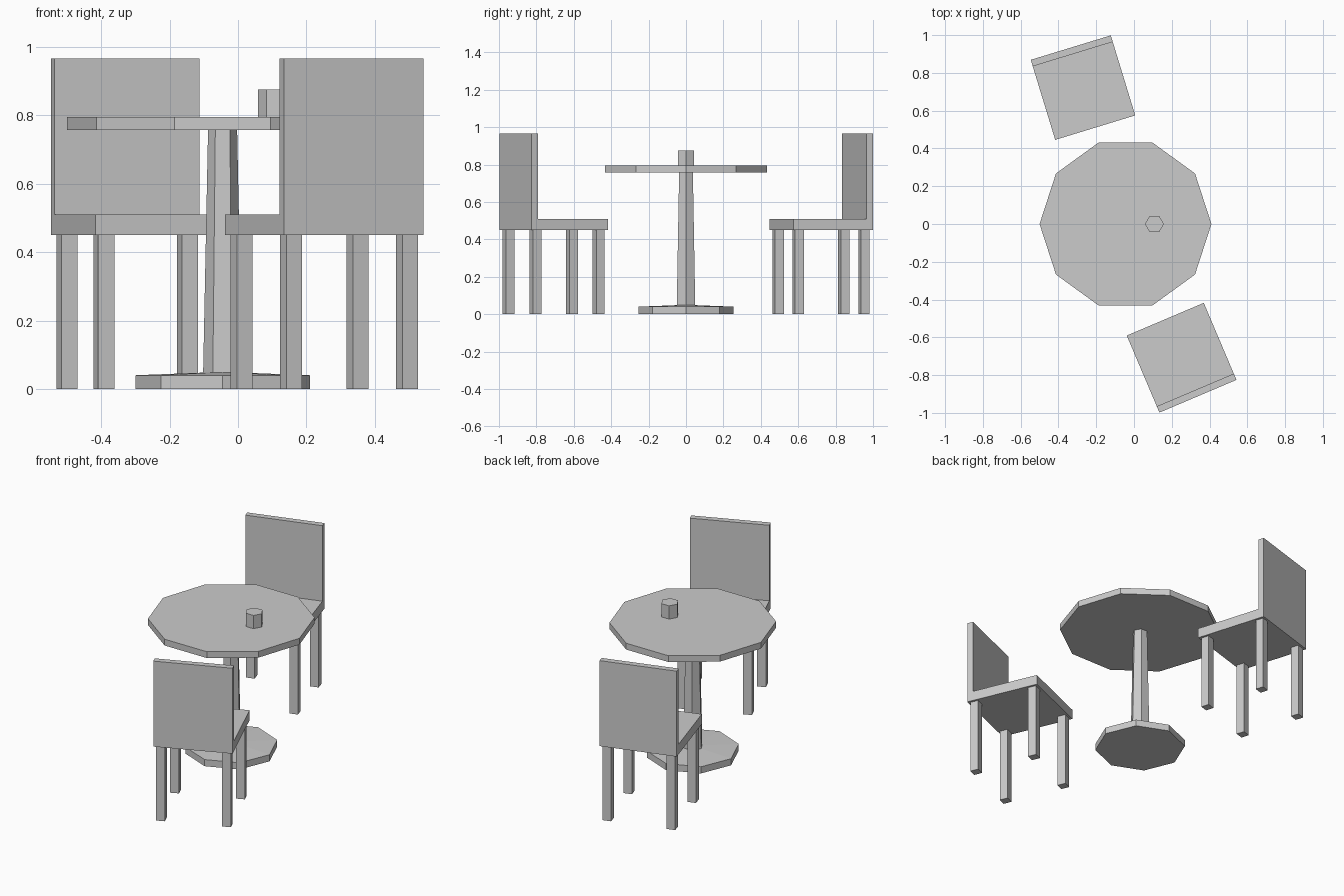
import bpy, bmesh
from math import radians, pi, cos, sin
from mathutils import Matrix

if "Cube" in bpy.data.objects:
    bpy.data.objects.remove(bpy.data.objects["Cube"])

TX = -0.045  # table axis


def make(name, bm):
    bmesh.ops.recalc_face_normals(bm, faces=bm.faces)
    mesh = bpy.data.meshes.new(name)
    bm.to_mesh(mesh)
    bm.free()
    ob = bpy.data.objects.new(name, mesh)
    bpy.context.collection.objects.link(ob)
    return ob


def prism(name, sides, x, r0, r1, z0, z1, peak=0.0):
    """Low-poly tapered cylinder with an optional raised centre point on top."""
    bm = bmesh.new()
    rings = []
    for r, z in ((r0, z0), (r1, z1)):
        rings.append([bm.verts.new((x + r * cos(2 * pi * i / sides),
                                    r * sin(2 * pi * i / sides), z))
                      for i in range(sides)])
    low, high = rings
    tip = bm.verts.new((x, 0, z1 + peak))
    bm.faces.new(low[::-1])
    for i in range(sides):
        j = (i + 1) % sides
        bm.faces.new((low[i], low[j], high[j], high[i]))
        bm.faces.new((high[i], high[j], tip))
    return make(name, bm)


def box(name, lo, hi, matrix):
    bm = bmesh.new()
    size = [b - a for a, b in zip(lo, hi)]
    mid = [(a + b) / 2 for a, b in zip(lo, hi)]
    bmesh.ops.create_cube(bm, size=1, matrix=Matrix.Translation(mid) @ Matrix.Diagonal((*size, 1)))
    ob = make(name, bm)
    ob.matrix_world = matrix
    return ob


def chair(prefix, x, y, angle):
    m = Matrix.Translation((x, y, 0)) @ Matrix.Rotation(radians(angle), 4, 'Z')
    h = 0.2215       # half seat size
    back = h - 0.036  # front plane of the backrest
    # L-shaped seat and backrest in one profile, extruded across the width
    bm = bmesh.new()
    profile = [(-h, 0.45), (h, 0.45), (h, 0.965), (back, 0.965), (back, 0.51), (-h, 0.51)]
    face = bm.faces.new([bm.verts.new((-h, py, pz)) for py, pz in profile])
    ext = bmesh.ops.extrude_face_region(bm, geom=[face], use_keep_orig=True)
    bmesh.ops.translate(bm, vec=(2 * h, 0, 0),
                        verts=[v for v in ext['geom'] if isinstance(v, bmesh.types.BMVert)])
    make(prefix + "_seat_and_back", bm).matrix_world = m
    # four square legs
    o, w = 0.184, 0.0245
    for sx, side in ((-1, "left"), (1, "right")):
        for sy, end in ((-1, "front"), (1, "rear")):
            box(f"{prefix}_{end}_{side}_leg",
                (sx * o - w, sy * o - w, 0), (sx * o + w, sy * o + w, 0.45), m)


# pedestal table
prism("table_base", 8, TX, 0.255, 0.255, 0.0, 0.04, 0.01)
prism("table_column", 6, TX, 0.057, 0.0425, 0.04, 0.757)
prism("table_top", 10, TX, 0.455, 0.455, 0.757, 0.795)

# cup on the table
prism("cup", 6, 0.108, 0.05, 0.05, 0.795, 0.875)

# two chairs turned slightly away from the table
chair("rear_chair", -0.27, 0.722, 17)
chair("front_chair", 0.252, -0.708, 203)
